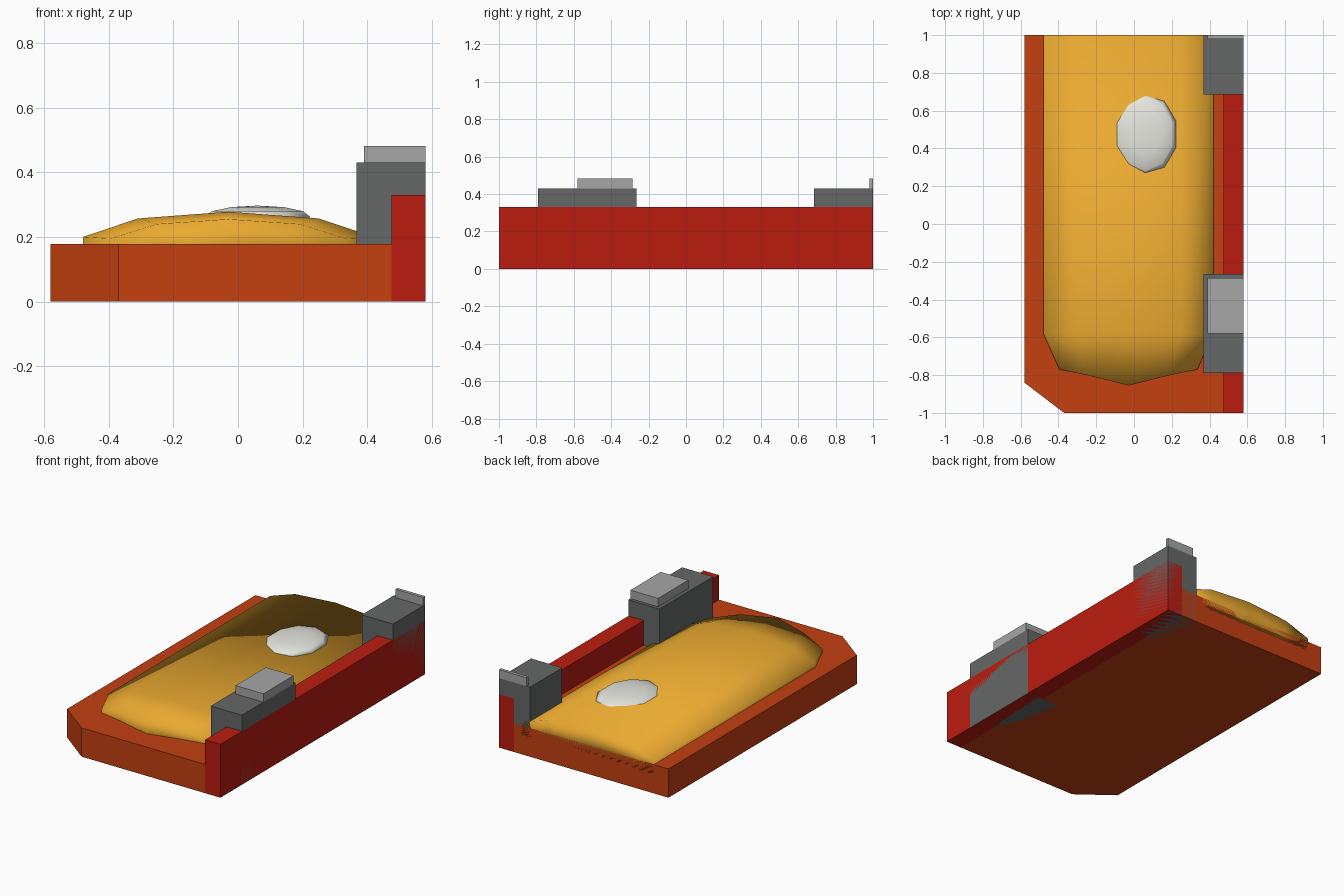
import bpy, bmesh
from mathutils import Matrix, Vector

if "Cube" in bpy.data.objects:
    bpy.data.objects.remove(bpy.data.objects["Cube"])


def material(name, rgb):
    m = bpy.data.materials.new(name)
    m.diffuse_color = (*rgb, 1)
    m.use_nodes = True
    m.node_tree.nodes["Principled BSDF"].inputs["Base Color"].default_value = m.diffuse_color
    return m


RED = material("red", (0.5, 0.012, 0.005))
ORANGE = material("orange", (0.55, 0.05, 0.005))
GOLD = material("gold", (0.82, 0.4, 0.03))
WHITE = material("white", (0.8, 0.8, 0.75))
DARK = material("dark_grey", (0.13, 0.14, 0.135))
LIGHT = material("light_grey", (0.38, 0.38, 0.38))


def finish(name, bm, mat, smooth=False):
    bmesh.ops.recalc_face_normals(bm, faces=bm.faces)
    for f in bm.faces:
        f.smooth = smooth
    me = bpy.data.meshes.new(name)
    bm.to_mesh(me)
    bm.free()
    ob = bpy.data.objects.new(name, me)
    me.materials.append(mat)
    bpy.context.collection.objects.link(ob)
    return ob


def prism(name, outline, z0, z1, mat):
    bm = bmesh.new()
    face = bm.faces.new([bm.verts.new((x, y, z0)) for x, y in outline])
    ext = bmesh.ops.extrude_face_region(bm, geom=[face], use_keep_orig=True)
    verts = [v for v in ext["geom"] if isinstance(v, bmesh.types.BMVert)]
    bmesh.ops.translate(bm, verts=verts, vec=(0, 0, z1 - z0))
    return finish(name, bm, mat)


def box(name, x0, x1, y0, y1, z0, z1, mat):
    return prism(name, [(x0, y0), (x1, y0), (x1, y1), (x0, y1)], z0, z1, mat)


# Base slab with one clipped front corner, and the side rail
prism("base_slab", [(-0.37, -1), (0.475, -1), (0.475, 1), (-0.58, 1), (-0.58, -0.84)],
      0, 0.178, ORANGE)
box("side_rail", 0.475, 0.58, -1, 1, 0, 0.33, RED)

# Clamp posts with lighter caps; the back one is cut off at the end plane
for label, p0, p1, c0, c1 in (("front", -0.79, -0.265, -0.58, -0.285),
                              ("back", 0.685, 1, 0.98, 1)):
    box(label + "_post", 0.367, 0.58, p0, p1, 0, 0.43, DARK)
    box(label + "_post_cap", 0.39, 0.58, c0, c1, 0.43, 0.482, LIGHT)

# Domed cushion: rows of (half width, y, z), mirrored about its centre line
CX, BOTTOM = -0.03, 0.12
rows = [
    [(0.365, -0.77, 0.195), (0.22, -0.80, 0.24), (0, -0.855, 0.255)],
    [(0.45, -0.58, 0.2), (0.28, -0.58, 0.257), (0, -0.58, 0.278)],
    [(0.45, 1, 0.2), (0.28, 1, 0.257), (0, 1, 0.278)],
]
bm = bmesh.new()
grid = []
for half in rows:
    full = [(-w, y, z) for w, y, z in half] + half[-2::-1]
    grid.append([bm.verts.new((CX + w, y, z)) for w, y, z in full])
for a, b in zip(grid, grid[1:]):
    for i in range(4):
        bm.faces.new((a[i], a[i + 1], b[i + 1], b[i]))
rim = grid[0] + [grid[1][-1]] + grid[2][::-1] + [grid[1][0]]
base = [bm.verts.new((v.co.x, v.co.y, BOTTOM)) for v in rim]
for i in range(len(rim)):
    j = (i + 1) % len(rim)
    bm.faces.new((rim[i], rim[j], base[j], base[i]))
bm.faces.new(base)
finish("cushion", bm, GOLD, True)

# Flattened oval lying on the cushion
bm = bmesh.new()
bmesh.ops.create_uvsphere(
    bm, u_segments=10, v_segments=6, radius=1,
    matrix=Matrix.LocRotScale(Vector((0.06, 0.475, 0.262)), None, Vector((0.172, 0.22, 0.035))))
finish("oval_pad", bm, WHITE, True)
